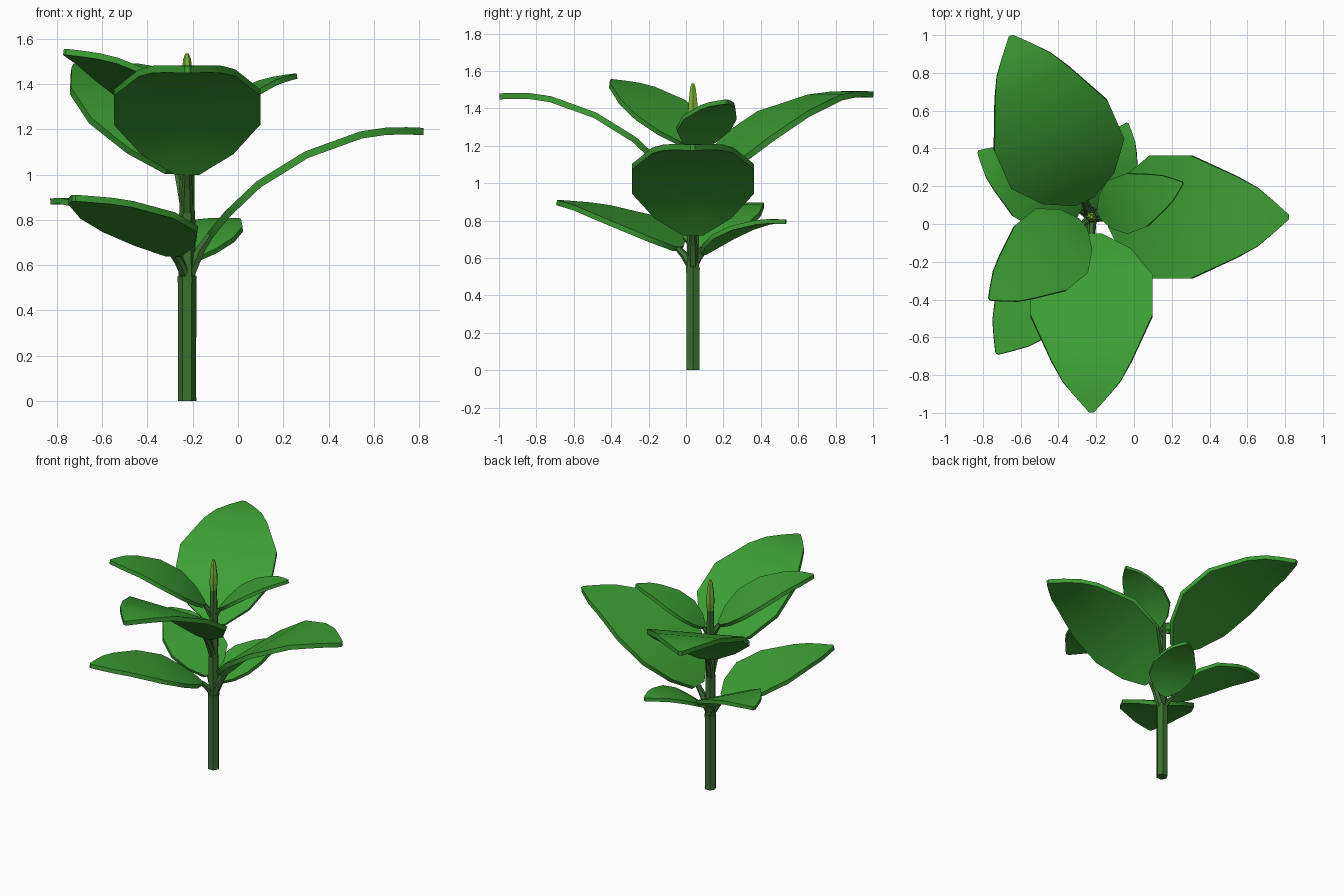
import bpy, bmesh, math
from mathutils import Vector

if "Cube" in bpy.data.objects:
    bpy.data.objects.remove(bpy.data.objects["Cube"])

def material(name, rgb):
    m = bpy.data.materials.new(name)
    m.diffuse_color = (*rgb, 1)
    m.use_nodes = True
    m.node_tree.nodes["Principled BSDF"].inputs["Base Color"].default_value = m.diffuse_color
    return m

LEAF = material("leaf green", (0.046, 0.345, 0.034))
STEM = material("dark stem green", (0.045, 0.165, 0.03))
BUD = material("yellow green", (0.21, 0.47, 0.035))
AXIS = Vector((-0.225, 0.037, 0))

def finish(name, bm, mat, thickness=0):
    bmesh.ops.recalc_face_normals(bm, faces=bm.faces)
    me = bpy.data.meshes.new(name)
    bm.to_mesh(me)
    bm.free()
    me.materials.append(mat)
    ob = bpy.data.objects.new(name, me)
    bpy.context.collection.objects.link(ob)
    bpy.ops.object.select_all(action='DESELECT')
    bpy.context.view_layer.objects.active = ob
    ob.select_set(True)
    if thickness:
        s = ob.modifiers.new("thickness", 'SOLIDIFY')
        s.thickness, s.offset = thickness, 0
        bpy.ops.object.modifier_apply(modifier=s.name)
        bpy.ops.object.shade_smooth_by_angle(angle=math.radians(35))
    return ob

def tube(name, points, radii, sides, mat, side_dir=Vector((1, 0, 0))):
    """Capped tube through points, ring axes: side_dir and its normal to the path."""
    bm = bmesh.new()
    rings = []
    for i, (p, r) in enumerate(zip(points, radii)):
        t = (points[min(i + 1, len(points) - 1)] - points[max(i - 1, 0)]).normalized()
        up = t.cross(side_dir)
        rings.append([bm.verts.new(p + r * (side_dir * math.cos(a) + up * math.sin(a)))
                      for a in (2 * math.pi * k / sides for k in range(sides))])
    for a, b in zip(rings, rings[1:]):
        for k in range(sides):
            j = (k + 1) % sides
            bm.faces.new((a[k], a[j], b[j], b[k]))
    bm.faces.new(rings[0])
    bm.faces.new(rings[-1])
    return finish(name, bm, mat)

# Blade template: distance from stem, height above the node, half width
BLADE = [(.1, .18, .055), (.175, .272, .205), (.315, .405, .325), (.525, .535, .325),
         (.765, .622, .215), (.875, .638, .155), (.965, .64, .08), (1.04, .637, .012)]
STALK = [(.008, .0), (.028, .05), (.06, .12), (.115, .2)]

def leaf(name, angle, node_z, scale, tilt=0, sag=0, width=1):
    a, t = math.radians(angle), math.radians(tilt)
    out = Vector((math.cos(a), math.sin(a), 0))
    side = Vector((-math.sin(a), math.cos(a), 0))

    def place(s, h):
        u = s / 1.04
        h -= sag * 4 * u * (1 - u)      # flattens the arch
        return (AXIS + out * scale * (s * math.cos(t) - h * math.sin(t))
                + Vector((0, 0, node_z + scale * (s * math.sin(t) + h * math.cos(t)))))

    bm = bmesh.new()
    rows = [[bm.verts.new(place(s, h) + side * w * width * scale * k) for k in (-1, 0, 1)]
            for s, h, w in BLADE]
    for p, q in zip(rows, rows[1:]):
        for k in range(2):
            bm.faces.new((p[k], p[k + 1], q[k + 1], q[k]))
    finish(name + "_blade", bm, LEAF, 0.032 * scale ** 0.4)
    r = 0.026 * scale ** 0.5
    tube(name + "_stalk", [place(s, h) for s, h in STALK], [r, r, r * .9, r * .6],
         6, STEM, side)

# Leaves: angle, node height, scale, tilt, sag, width
leaf("lower_large_leaf", 0, .55, 1.005)
leaf("lower_front_leaf", 235.3, .55, .775, -10, .09)
leaf("lower_left_leaf", 150, .55, .63, -6, .03)
leaf("lower_back_leaf", 69, .55, .48, -7, .03)
leaf("upper_front_leaf", 270, .83, .995)
leaf("upper_back_leaf", 114, .83, 1.01)
leaf("top_right_leaf", 20.5, 1.1, .505, 1.5, .05, .92)
leaf("top_left_leaf", 218.8, 1.1, .675, 1, .05)

# Stem segments, each slightly thinner than the one below
def column(name, profile, mat):
    tube(name, [AXIS + Vector((0, 0, z)) for z, r in profile],
         [r for z, r in profile], 6, mat)

column("lower_stem", [(0, .041), (.03, .04), (.52, .041), (.55, .043)], STEM)
column("middle_stem", [(.55, .037), (.83, .036)], STEM)
column("upper_stem", [(.83, .034), (1.1, .031), (1.33, .024)], STEM)
# Bud at the tip
column("bud", [(1.29, .022), (1.37, .03), (1.43, .027), (1.51, .017), (1.534, .008)], BUD)
